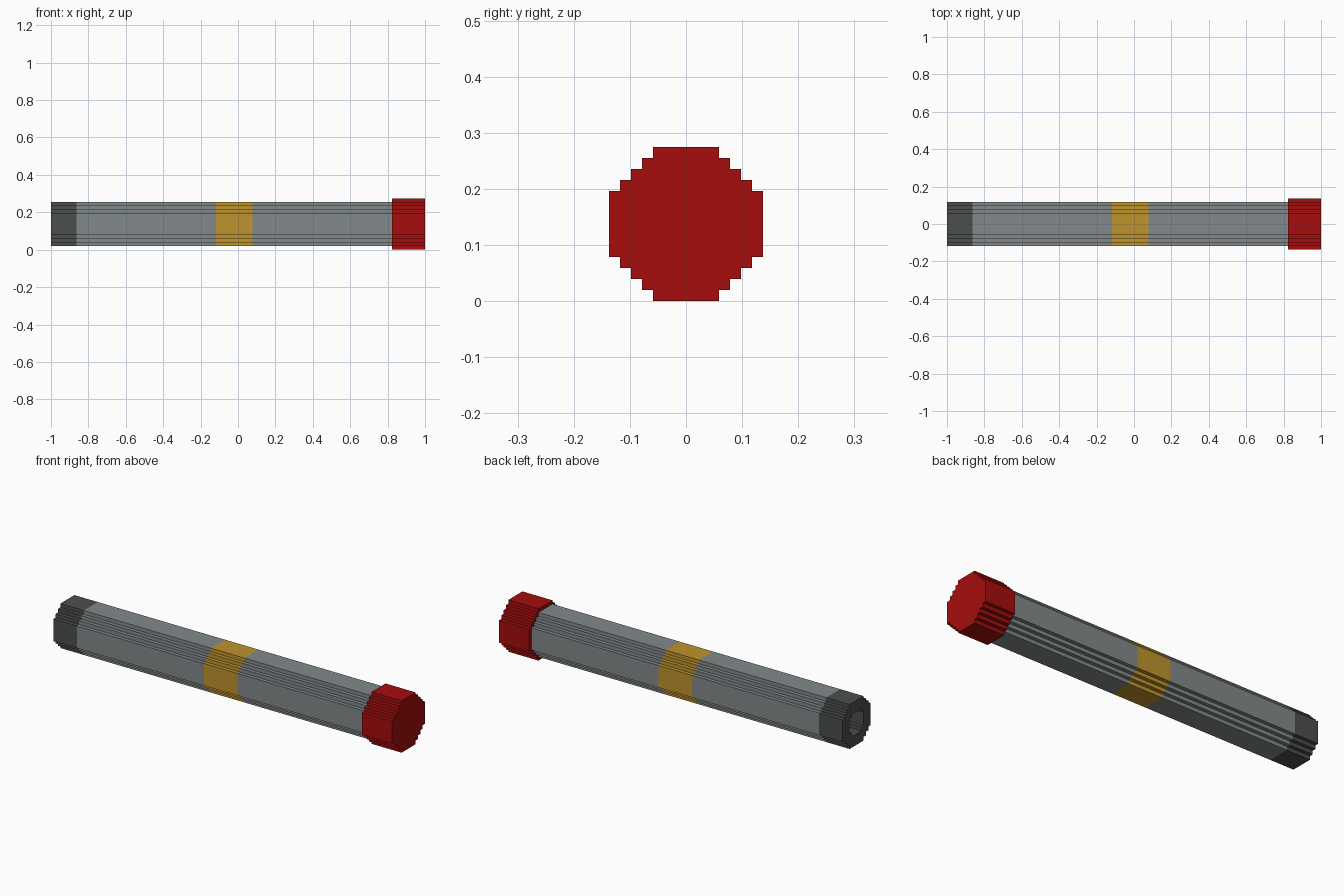
import bpy
import bmesh

cube = bpy.data.objects.get("Cube")
if cube:
    bpy.data.objects.remove(cube, do_unlink=True)

U = 2 / 102          # one block of the stepped grid
AXIS_Z = 7 * U       # height of the centre line


def material(name, rgb):
    mat = bpy.data.materials.new(name)
    mat.use_nodes = True
    color = (*rgb, 1)
    mat.diffuse_color = color
    mat.node_tree.nodes["Principled BSDF"].inputs["Base Color"].default_value = color
    return mat


grey = material("steel grey", (0.225, 0.248, 0.256))
dark = material("dark grey", (0.072, 0.078, 0.072))
yellow = material("band yellow", (0.51, 0.292, 0.026))
red = material("cap red", (0.38, 0.004, 0.004))


def stepped_octagon(half, flat):
    """Octagon outline in blocks, with its diagonals cut as stairs."""
    quarter = [(half, flat)]
    for i in range(half - flat):
        quarter += [(half - i - 1, flat + i), (half - i - 1, flat + i + 1)]
    outline = []
    for _ in range(4):
        outline += quarter
        quarter = [(-z, y) for y, z in quarter]
    return outline


def add_ring(bm, outline, x):
    return [bm.verts.new((x * U, y * U, AXIS_Z + z * U)) for y, z in outline]


def add_walls(bm, a, b, slot=0):
    n = len(a)
    for i in range(n):
        j = (i + 1) % n
        bm.faces.new((a[i], a[j], b[j], b[i])).material_index = slot


def add_end(bm, *rings):
    """Flat end face between the given loops."""
    edges = []
    for ring in rings:
        for a, b in zip(ring, ring[1:] + ring[:1]):
            edges.append(bm.edges.get((a, b)) or bm.edges.new((a, b)))
    bmesh.ops.triangle_fill(bm, edges=edges, use_beauty=True)


def finish(name, bm, *mats):
    bmesh.ops.recalc_face_normals(bm, faces=bm.faces)
    mesh = bpy.data.meshes.new(name)
    bm.to_mesh(mesh)
    bm.free()
    for mat in mats:
        mesh.materials.append(mat)
    obj = bpy.data.objects.new(name, mesh)
    bpy.context.collection.objects.link(obj)


barrel_outline = stepped_octagon(6, 3)

# Long barrel with the yellow band in the middle section
bm = bmesh.new()
rings = [add_ring(bm, barrel_outline, x) for x in (-44, -6, 4, 42)]
for slot, (a, b) in zip((0, 1, 0), zip(rings, rings[1:])):
    add_walls(bm, a, b, slot)
finish("barrel", bm, grey, yellow)

# Dark open end with a bore
bm = bmesh.new()
bore_outline = stepped_octagon(3, 2)
outer = [add_ring(bm, barrel_outline, x) for x in (-51, -44)]
bore = [add_ring(bm, bore_outline, x) for x in (-51, -44)]
add_walls(bm, *outer)
add_walls(bm, *bore)
add_end(bm, outer[0], bore[0])
add_end(bm, bore[1])
finish("open_end", bm, dark)

# Wider red cap closing the other end
bm = bmesh.new()
cap = [add_ring(bm, stepped_octagon(7, 3), x) for x in (42, 51)]
add_walls(bm, *cap)
for ring in cap:
    add_end(bm, ring)
finish("end_cap", bm, red)
